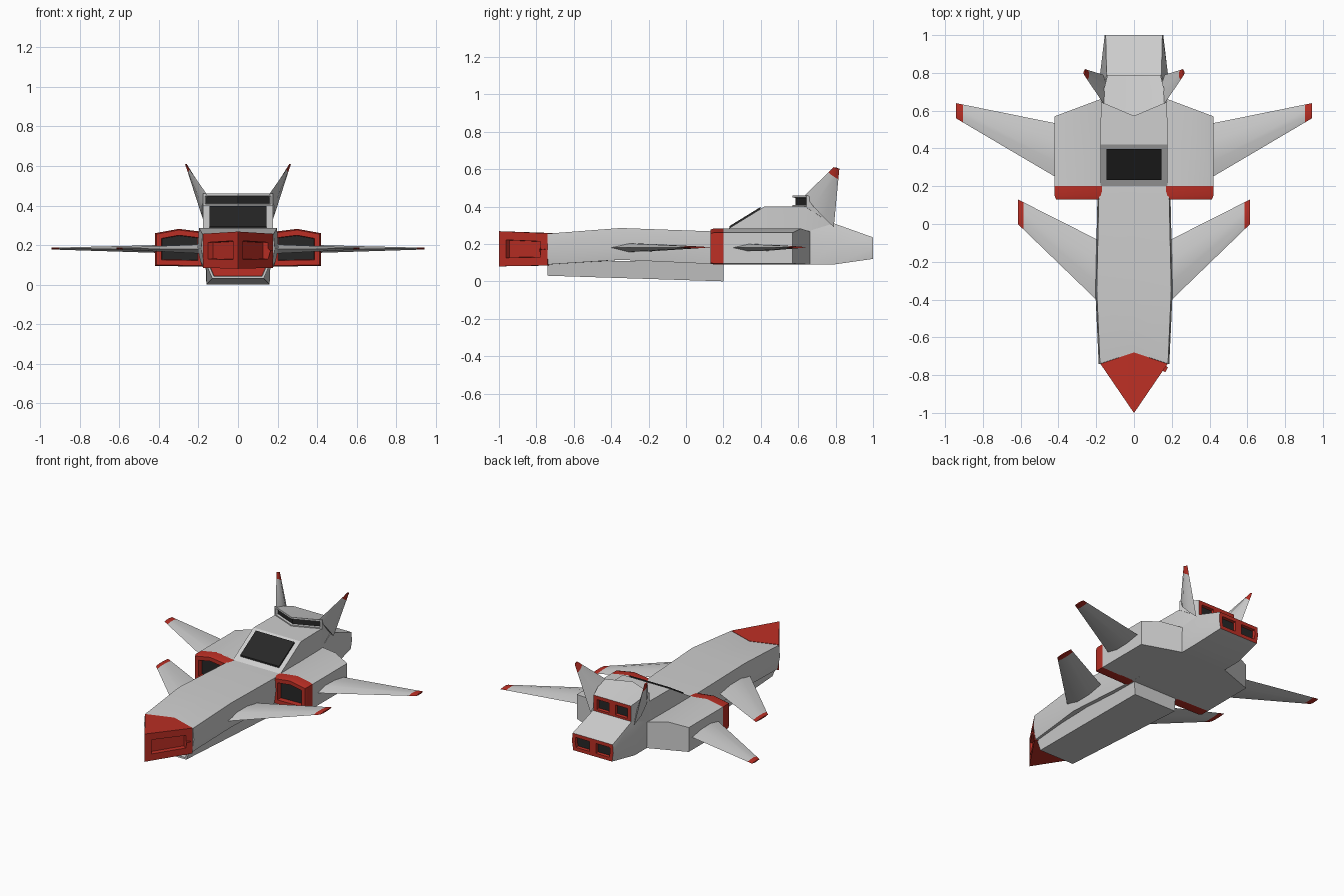
import bpy, bmesh, math
from mathutils import Vector

if "Cube" in bpy.data.objects:
    bpy.data.objects.remove(bpy.data.objects["Cube"])


def material(name, rgb):
    m = bpy.data.materials.new(name)
    m.diffuse_color = (*rgb, 1)
    m.use_nodes = True
    m.node_tree.nodes["Principled BSDF"].inputs["Base Color"].default_value = m.diffuse_color
    return m


MATS = [material("light_grey", (0.62, 0.62, 0.62)),
        material("red", (0.50, 0.028, 0.018)),
        material("charcoal", (0.02, 0.02, 0.02))]
GREY, RED, DARK = 0, 1, 2


def loft(name, rings, color=GREY, last=None, mirror=False, insets=(), split=False):
    """Skin rings of points. split: symmetric rings, so each cap is a left and right face.
    insets: (direction, margin, depth, frame colour, inner colour, as one region)"""
    bm = bmesh.new()
    vs = [[bm.verts.new(p) for p in r] for r in rings]
    n = len(vs[0])
    for k, (a, b) in enumerate(zip(vs, vs[1:])):
        for i in range(n):
            j = (i + 1) % n
            f = bm.faces.new((a[i], a[j], b[j], b[i]))
            f.material_index = last if last is not None and k == len(vs) - 2 else color
    for r, c in ((vs[0], color), (vs[-1], color if last is None else last)):
        h = n // 2
        for loop in ((r[:h + 1], r[h:] + r[:1]) if split else (r,)):
            bm.faces.new(loop).material_index = c
    bmesh.ops.remove_doubles(bm, verts=bm.verts, dist=1e-5)
    bmesh.ops.recalc_face_normals(bm, faces=bm.faces)
    for d, margin, depth, frame, inner, region in insets:
        bm.normal_update()
        faces = [f for f in bm.faces if f.normal.dot(Vector(d).normalized()) > 0.85]
        for f in faces:
            f.material_index = frame
        op = bmesh.ops.inset_region if region else bmesh.ops.inset_individual
        op(bm, faces=faces, thickness=margin, depth=0, use_even_offset=True)
        op(bm, faces=faces, thickness=0.002, depth=-depth, use_even_offset=True)
        for f in faces:
            f.material_index = inner
    me = bpy.data.meshes.new(name)
    bm.to_mesh(me)
    bm.free()
    for m in MATS:
        me.materials.append(m)
    ob = bpy.data.objects.new(name, me)
    bpy.context.collection.objects.link(ob)
    if mirror:
        ob.modifiers.new("mirror", 'MIRROR')
    return ob


def sym(y, half, yc=None):
    """Full ring from (x, z) half points, bottom centre to top centre; yc moves the centre."""
    yc = y if yc is None else yc
    pts = [(x, yc if x == 0 else y, z) for x, z in half]
    return pts + [(-x, a, z) for x, a, z in pts[-2:0:-1]]


def box(x, z0, z1, x2=None):
    return [(0, z0), (x, z0), (x2 or x, z1), (0, z1)]


def blade(name, root, tip, t_root, t_tip, red_at, side):
    """Lens-section wing from root (lead, trail) to tip (lead, trail) with a red end."""
    side = Vector(side).normalized()
    rings = []
    for s in (0, red_at, 1):
        le, te = (Vector(a).lerp(Vector(b), s) for a, b in zip(root, tip))
        t = side * (t_root + (t_tip - t_root) * s)
        ring = [le]
        ring += [le.lerp(te, u) + t * k for u, k in ((0.3, 0.9), (0.65, 0.8))]
        ring.append(te)
        ring += [le.lerp(te, u) - t * k for u, k in ((0.65, 0.8), (0.3, 0.9))]
        rings.append(ring)
    return loft(name, rings, GREY, RED, mirror=True)


# Main hull with tail block and two rear exhausts
def hull(bx, bz, mx, mz, tx, tz):
    return [(0, bz), (bx, bz), (mx, mz), (tx, tz), (0, tz)]


loft("hull", [
    sym(-0.74, hull(.17, .09, .187, .18, .18, .255), -0.68),
    sym(-0.35, hull(.19, .115, .205, .19, .197, .285)),
    sym(0.20, hull(.18, .09, .192, .18, .185, .265)),
    sym(0.66, hull(.17, .09, .172, .18, .17, .27)),
    sym(0.79, hull(.17, .09, .18, .19, .145, .31)),
    sym(1.00, hull(.145, .12, .155, .18, .15, .235))],
    split=True, insets=[((0, 1, 0), .024, .02, RED, DARK, False)])

# Red wedge nose with a recess on each cheek
loft("nose", [sym(-1.0, box(.0005, .08, .268), -1.0),
              sym(-0.74, box(.178, .085, .257), -0.68)], RED, split=True,
     insets=[((sx, -.7, 0), .045, .03, RED, RED, False) for sx in (1, -1)])

# Keel with front intake
loft("keel", [sym(-0.74, box(.13, .03, .10, .16)), sym(0.2, box(.16, 0, .12, .165))],
     split=True, insets=[((0, -1, 0), .012, .03, GREY, RED, True)])

# Cabin and windscreen plate
loft("cabin", [sym(0.20, box(.178, .2, .265)), sym(0.42, box(.178, .2, .40)),
               sym(0.64, box(.175, .2, .40)), sym(0.79, box(.14, .2, .31))], split=True)
loft("windscreen", [sym(0.232, box(.145, .283, .295)), sym(0.398, box(.145, .385, .397))], DARK)

# Roof scoop: pointed front intake, twin rear exhausts
loft("roof_scoop", [sym(0.645, box(.177, .395, .46), 0.57),
                    sym(0.79, box(.14, .30, .415))], split=True,
     insets=[((0, -1, 0), .012, .015, GREY, DARK, True),
             ((0, 1, 0), .024, .02, RED, DARK, False)])

# Engine pods with red intake collars
POD = [(.17, .09), (.42, .095), (.42, .26), (.30, .282), (.17, .266)]


def pod_ring(y, shrink=0.0):
    return [(.295 + (x - .295) * (1 - shrink), y, .18 + (z - .18) * (1 - shrink)) for x, z in POD]


loft("engine_pods", [pod_ring(.20), [(x, .57 + (.42 - x) * .375, z) for x, z in POD]], mirror=True)
loft("pod_intakes", [pod_ring(.13, .06), pod_ring(.148), pod_ring(.205)], RED, mirror=True,
     insets=[((0, -1, 0), .026, .035, RED, DARK, False)])

# Wings, canards and tail fins
blade("main_wings", ((.40, .24, .18), (.40, .53, .18)), ((.943, .56, .182), (.943, .64, .182)),
      .022, .005, .93, (0, 0, 1))
blade("canards", ((.18, -.42, .18), (.18, -.09, .18)), ((.615, 0, .182), (.615, .13, .182)),
      .026, .005, .93, (0, 0, 1))
blade("tail_fins", ((.16, .635, .46), (.163, .79, .29)), ((.265, .79, .61), (.26, .82, .602)),
      .026, .005, .82, (1, 0, -.45))

# Smooth shading with sharp edges kept
for ob in bpy.context.collection.objects:
    ob.select_set(True)
    bpy.context.view_layer.objects.active = ob
bpy.ops.object.shade_smooth_by_angle(angle=math.radians(30))
